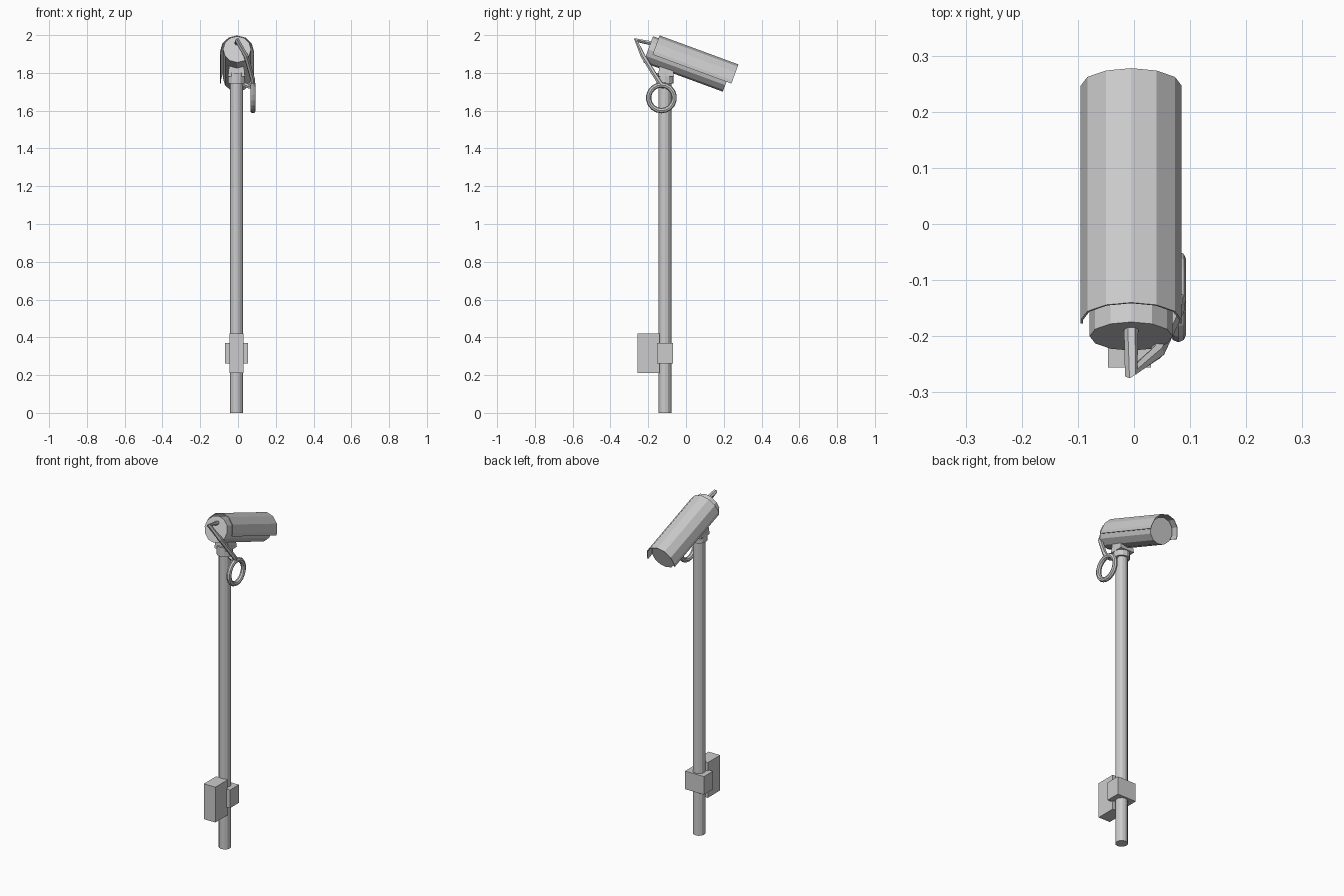
import bpy, bmesh, math
from mathutils import Vector, Matrix

cube = bpy.data.objects.get("Cube")
if cube:
    bpy.data.objects.remove(cube, do_unlink=True)

grey = bpy.data.materials.new("plain grey")
grey.use_nodes = True
grey.diffuse_color = (0.6, 0.6, 0.6, 1)
grey.node_tree.nodes["Principled BSDF"].inputs["Base Color"].default_value = (0.6, 0.6, 0.6, 1)

CX, PY = -0.008, -0.112          # pole axis
TILT = math.radians(20.2)        # downward tilt of the camera
AXIS = Vector((0, math.cos(TILT), -math.sin(TILT)))
UP = Vector((0, math.sin(TILT), math.cos(TILT)))
REAR = Vector((CX + 0.003, -0.171, 1.914))   # hood axis at its rear edge


def finish(name, bm):
    bmesh.ops.recalc_face_normals(bm, faces=bm.faces)
    mesh = bpy.data.meshes.new(name)
    bm.to_mesh(mesh)
    bm.free()
    obj = bpy.data.objects.new(name, mesh)
    bpy.context.collection.objects.link(obj)
    mesh.materials.append(grey)
    return obj


def box(name, low, high, taper=1.0):
    low, high = Vector(low), Vector(high)
    size = high - low
    bm = bmesh.new()
    bmesh.ops.create_cube(bm, size=1)
    for v in bm.verts:
        scale = taper if v.co.z > 0 else 1.0
        offset = Vector((v.co.x * size.x * scale, v.co.y * size.y * scale, v.co.z * size.z))
        v.co = (low + high) / 2 + offset
    return finish(name, bm)


def cylinder(name, start, end, radius, sides=12):
    start, end = Vector(start), Vector(end)
    span = end - start
    turn = span.to_track_quat('Z', 'Y').to_matrix().to_4x4()
    bm = bmesh.new()
    bmesh.ops.create_cone(bm, cap_ends=True, segments=sides, radius1=radius,
                          radius2=radius, depth=span.length,
                          matrix=Matrix.Translation((start + end) / 2) @ turn)
    return finish(name, bm)


def cable(name, points, radius):
    curve = bpy.data.curves.new(name, 'CURVE')
    curve.dimensions = '3D'
    curve.bevel_depth = radius
    curve.bevel_resolution = 1
    curve.use_fill_caps = True
    spline = curve.splines.new('POLY')
    spline.use_smooth = False
    spline.points.add(len(points) - 1)
    for point, co in zip(spline.points, points):
        point.co = (*co, 1)
    curve.materials.append(grey)
    obj = bpy.data.objects.new(name, curve)
    bpy.context.collection.objects.link(obj)


# Pole with its junction box and clamp
cylinder("pole", (CX, PY, 0), (CX, PY, 1.79), 0.034)
box("junction_box", (-0.046, -0.256, 0.21), (0.03, -0.14, 0.42))
box("pole_clamp", (-0.07, -0.153, 0.262), (0.054, -0.069, 0.37))

# Collar and tapered neck under the camera
cylinder("collar", (CX, PY, 1.745), (CX, PY, 1.80), 0.045)
box("neck", (CX - 0.045, PY - 0.035, 1.78), (CX + 0.045, PY + 0.048, 1.87), 0.8)

# Camera body
body_rear = REAR - AXIS * 0.031
cylinder("camera_body", body_rear, body_rear + AXIS * 0.448, 0.074)

# Sun hood: half-round shell with short straight skirts
arc = [(0.09 * math.cos(math.radians(a)), 0.09 * math.sin(math.radians(a)))
       for a in range(0, 181, 30)]
profile = [(0.09, -0.018)] + arc + [(-0.09, -0.018)]
bm = bmesh.new()
rows = [[bm.verts.new(REAR + AXIS * t + Vector((x, 0, 0)) + UP * h) for x, h in profile]
        for t in (0, 0.445)]
for i in range(len(profile) - 1):
    bm.faces.new((rows[0][i], rows[0][i + 1], rows[1][i + 1], rows[1][i]))
hood = finish("sun_hood", bm)
shell = hood.modifiers.new("thickness", 'SOLIDIFY')
shell.thickness = 0.004
shell.offset = -1

# Cable from the rear of the camera down to the loop, and on to the collar
cable("rear_cable", [(-0.005, -0.175, 1.955), (-0.005, -0.265, 1.973),
                     (0.042, -0.228, 1.89), (0.078, -0.15, 1.765),
                     (0.079, -0.13, 1.735)], 0.013)
cable("collar_cable", [(0.079, -0.13, 1.736), (0.06, -0.12, 1.728),
                       (CX, PY, 1.755)], 0.013)

# Coiled cable loop
bpy.ops.mesh.primitive_torus_add(major_segments=18, minor_segments=8, major_radius=0.068,
                                 minor_radius=0.014, location=(0.079, -0.13, 1.668),
                                 rotation=(0, math.pi / 2, 0))
loop = bpy.context.object
loop.name = "cable_loop"
loop.data.materials.append(grey)
